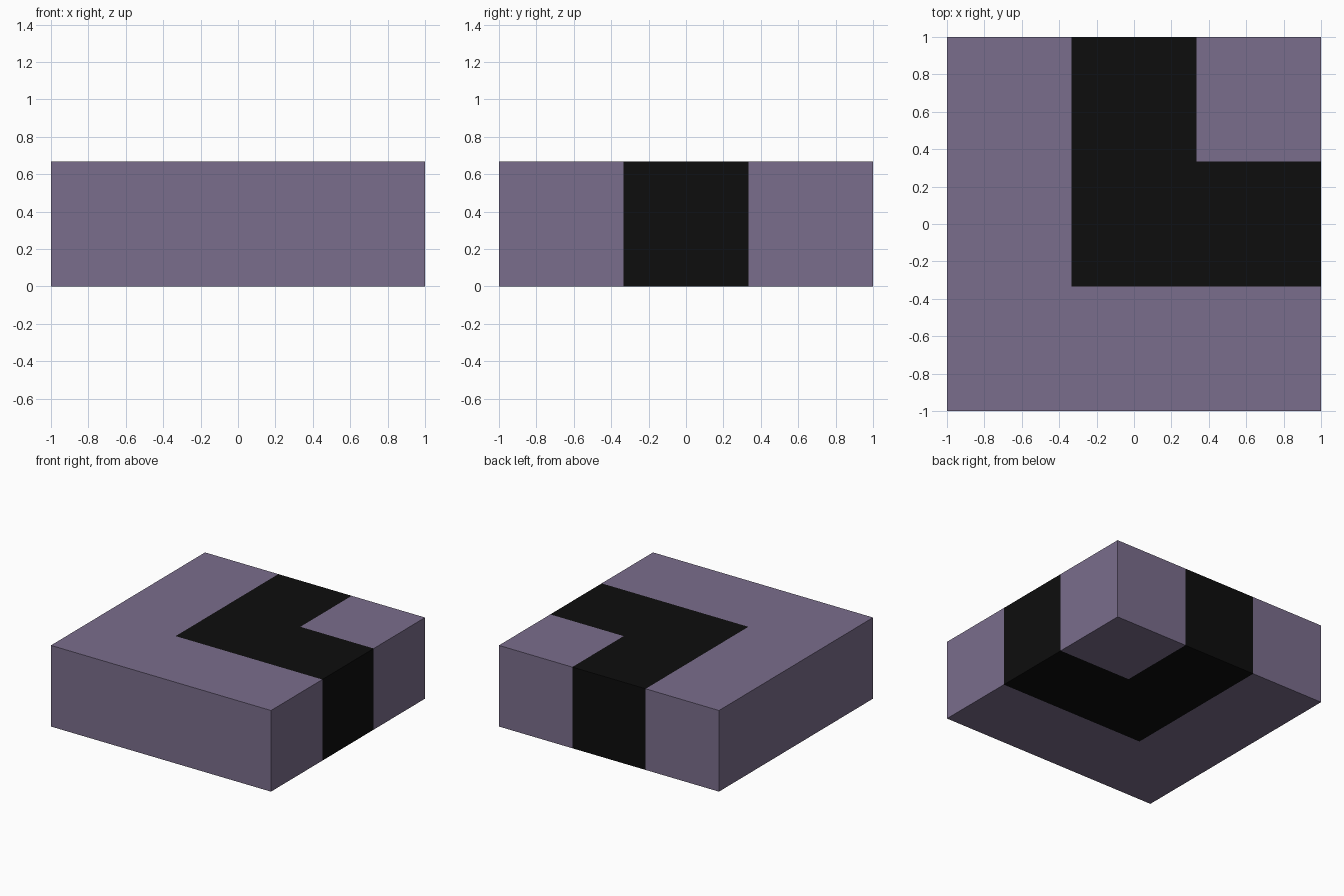
import bpy, bmesh

if "Cube" in bpy.data.objects:
    bpy.data.objects.remove(bpy.data.objects["Cube"])

H = 2 / 3       # block height
T = 1 / 3       # half width of the path


def material(name, rgb):
    m = bpy.data.materials.new(name)
    m.diffuse_color = (*rgb, 1)
    m.use_nodes = True
    m.node_tree.nodes["Principled BSDF"].inputs["Base Color"].default_value = m.diffuse_color
    return m


# Block: a 3 x 3 grid of cells extruded into a solid slab
bm = bmesh.new()
bmesh.ops.create_grid(bm, x_segments=3, y_segments=3, size=1)
ext = bmesh.ops.extrude_face_region(bm, geom=bm.faces[:], use_keep_orig=True)
top = [v for v in ext["geom"] if isinstance(v, bmesh.types.BMVert)]
bmesh.ops.translate(bm, verts=top, vec=(0, 0, H))
bmesh.ops.recalc_face_normals(bm, faces=bm.faces[:])

# Path: an L-shaped turn from the right side to the back, through the whole slab
for f in bm.faces:
    c = f.calc_center_median()
    in_turn = c.x > -T and c.y > -T
    in_corner = c.x > T and c.y > T
    f.material_index = int(in_turn and not in_corner)

mesh = bpy.data.meshes.new("corner_path_tile")
bm.to_mesh(mesh)
bm.free()
mesh.materials.append(material("dusty purple", (0.195, 0.154, 0.262)))
mesh.materials.append(material("black", (0.004, 0.004, 0.004)))
tile = bpy.data.objects.new("corner_path_tile", mesh)
bpy.context.collection.objects.link(tile)
